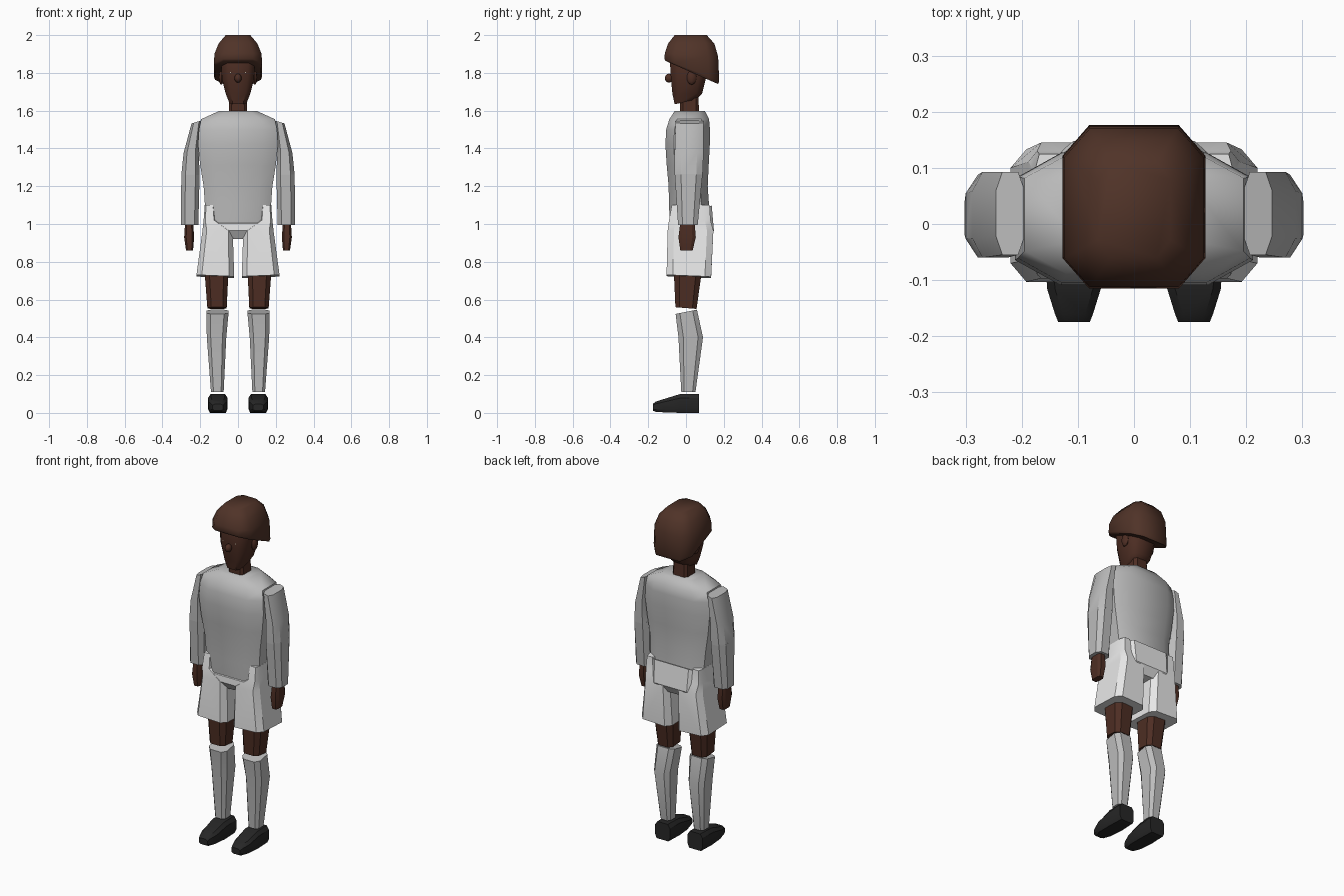
import bpy, bmesh, math
from mathutils import Matrix


def material(name, rgb):
    m = bpy.data.materials.new(name)
    m.diffuse_color = (*rgb, 1)
    return m


SKIN = material("dark skin", (0.075, 0.027, 0.017))
HAIR = material("brown hair", (0.08, 0.033, 0.021))
SHIRT = material("grey cloth", (0.5, 0.5, 0.5))
SHORTS = material("white cloth", (0.8, 0.8, 0.8))
SHOE = material("black leather", (0.02, 0.02, 0.02))
EYE = material("eye white", (0.7, 0.65, 0.5))


def finish(name, bm, mat, angle=25, mirror=False):
    bmesh.ops.recalc_face_normals(bm, faces=bm.faces)
    me = bpy.data.meshes.new(name)
    bm.to_mesh(me)
    bm.free()
    me.materials.append(mat)
    me.polygons.foreach_set("use_smooth", [True] * len(me.polygons))
    me.set_sharp_from_angle(angle=math.radians(angle))
    ob = bpy.data.objects.new(name, me)
    bpy.context.collection.objects.link(ob)
    if mirror:
        ob.modifiers.new("mirror", 'MIRROR').use_mirror_merge = False
    return ob


def loft(name, mat, rings, c=0.6, angle=25, mirror=False):
    """Stack of eight-sided rings: (x0, x1, y0, y1, z, tilt along y, tilt along x)."""
    bm = bmesh.new()
    loops = []
    unit = [(1, -c), (1, c), (c, 1), (-c, 1), (-1, c), (-1, -c), (-c, -1), (c, -1)]
    for x0, x1, y0, y1, z, ty, tx in rings:
        cx, cy, rx, ry = (x0 + x1) / 2, (y0 + y1) / 2, (x1 - x0) / 2, (y1 - y0) / 2
        loops.append([bm.verts.new((cx + u * rx, cy + v * ry, z + ty * v * ry + tx * u * rx))
                      for u, v in unit])
    for a, b in zip(loops, loops[1:]):
        for i in range(8):
            j = (i + 1) % 8
            bm.faces.new((a[i], a[j], b[j], b[i]))
    bm.faces.new(loops[0])
    bm.faces.new(loops[-1])
    return finish(name, bm, mat, angle, mirror)


def ball(name, mat, loc, size, mirror=False):
    bm = bmesh.new()
    m = Matrix.Translation(loc) @ Matrix.Diagonal((*size, 1))
    bmesh.ops.create_uvsphere(bm, u_segments=8, v_segments=6, radius=1, matrix=m)
    return finish(name, bm, mat, 60, mirror)


# Head and neck
loft("head", SKIN, [
    (-0.045, 0.045, -0.06, 0.05, 1.645, 0.2, 0),
    (-0.065, 0.065, -0.072, 0.085, 1.69, 0, 0),
    (-0.085, 0.085, -0.08, 0.105, 1.77, 0, 0),
    (-0.09, 0.09, -0.085, 0.115, 1.86, 0, 0),
    (-0.08, 0.08, -0.07, 0.1, 1.92, 0, 0)], angle=50)
loft("neck", SKIN, [
    (-0.05, 0.05, -0.032, 0.07, 1.57, 0, 0),
    (-0.045, 0.045, -0.03, 0.065, 1.69, 0, 0)], c=0.7)
ball("nose", SKIN, (0, -0.09, 1.772), (0.019, 0.022, 0.024))
ball("ear", SKIN, (0.088, 0.03, 1.775), (0.014, 0.026, 0.038), mirror=True)
ball("eye", EYE, (0.04, -0.078, 1.803), (0.007, 0.005, 0.005), mirror=True)

# Cap of hair, low at the back
loft("hair", HAIR, [
    (-0.122, 0.122, -0.108, 0.17, 1.802, -0.44, 0),
    (-0.127, 0.127, -0.115, 0.176, 1.815, -0.40, 0),
    (-0.125, 0.125, -0.112, 0.17, 1.895, -0.06, 0),
    (-0.103, 0.103, -0.095, 0.15, 1.955, 0, 0),
    (-0.065, 0.065, -0.06, 0.11, 2.0, 0, 0)], c=0.63, angle=55)

# Shirt body
loft("shirt", SHIRT, [
    (-0.165, 0.165, -0.085, 0.125, 0.99, 0, 0),
    (-0.175, 0.175, -0.09, 0.122, 1.1, 0, 0),
    (-0.182, 0.182, -0.092, 0.115, 1.2, 0, 0),
    (-0.2, 0.2, -0.102, 0.12, 1.31, 0, 0),
    (-0.212, 0.212, -0.109, 0.126, 1.42, 0, 0),
    (-0.207, 0.207, -0.105, 0.127, 1.5, 0, 0),
    (-0.195, 0.195, -0.088, 0.122, 1.555, 0, 0),
    (-0.1, 0.1, -0.06, 0.1, 1.598, 0, 0)], c=0.62, angle=50)

# Shorts: waist plus a wide leg on each side
loft("shorts_waist", SHORTS, [
    (-0.11, 0.11, -0.06, 0.12, 0.92, 0, 0),
    (-0.165, 0.165, -0.094, 0.148, 0.965, 0, 0),
    (-0.172, 0.172, -0.092, 0.136, 1.05, 0.42, 0)], c=0.65)
loft("shorts_leg", SHORTS, [
    (0.02, 0.22, -0.103, 0.133, 0.722, -0.04, 0.04),
    (0.028, 0.188, -0.097, 0.145, 0.965, 0, 0),
    (0.118, 0.182, -0.09, 0.13, 1.02, 0, 0),
    (0.125, 0.176, -0.075, 0.125, 1.1, 0, 0)], c=0.72, mirror=True)

# Sleeves in two segments, with hands
loft("upper_sleeve", SHIRT, [
    (0.203, 0.3, -0.06, 0.088, 1.26, 0, 0),
    (0.208, 0.288, -0.06, 0.093, 1.38, 0, -0.1),
    (0.195, 0.246, -0.055, 0.093, 1.54, 0, -0.3)], c=0.55, mirror=True)
loft("lower_sleeve", SHIRT, [
    (0.21, 0.302, -0.042, 0.062, 0.995, 0, 0),
    (0.203, 0.3, -0.06, 0.088, 1.265, 0, 0)], c=0.55, mirror=True)
loft("hand", SKIN, [
    (0.238, 0.275, -0.03, 0.035, 0.86, 0, 0),
    (0.232, 0.285, -0.04, 0.052, 0.93, 0, 0),
    (0.238, 0.28, -0.03, 0.045, 1.01, 0, 0)], mirror=True)

# Legs, socks and shoes
loft("knee", SKIN, [
    (0.06, 0.162, -0.056, 0.056, 0.555, -0.08, 0),
    (0.05, 0.178, -0.065, 0.085, 0.76, 0, 0)], mirror=True)
loft("sock", SHIRT, [
    (0.076, 0.143, -0.025, 0.05, 0.11, 0, 0),
    (0.062, 0.165, -0.04, 0.09, 0.4, 0, 0),
    (0.05, 0.168, -0.055, 0.058, 0.535, 0.2, 0)], mirror=True)

# Shoes run from heel to toe: (y, half width, bottom, top)
bm = bmesh.new()
sections = []
for y, w, lo, hi in [(0.068, 0.048, 0.005, 0.1), (-0.03, 0.052, 0.003, 0.1),
                     (-0.115, 0.048, 0.003, 0.074), (-0.16, 0.034, 0.005, 0.06),
                     (-0.175, 0.028, 0.012, 0.048)]:
    cut = (hi - lo) * 0.22
    if y > -0.1:
        lo = 0.0
    pts = [(w, lo + cut), (w, hi - cut), (w - 0.014, hi), (-w + 0.014, hi),
           (-w, hi - cut), (-w, lo + cut), (-w + 0.01, lo), (w - 0.01, lo)]
    sections.append([bm.verts.new((0.107 + x, y, z)) for x, z in pts])
for a, b in zip(sections, sections[1:]):
    for i in range(8):
        j = (i + 1) % 8
        bm.faces.new((a[i], a[j], b[j], b[i]))
bm.faces.new(sections[0])
bm.faces.new(sections[-1])
finish("shoe", bm, SHOE, 30, mirror=True)
